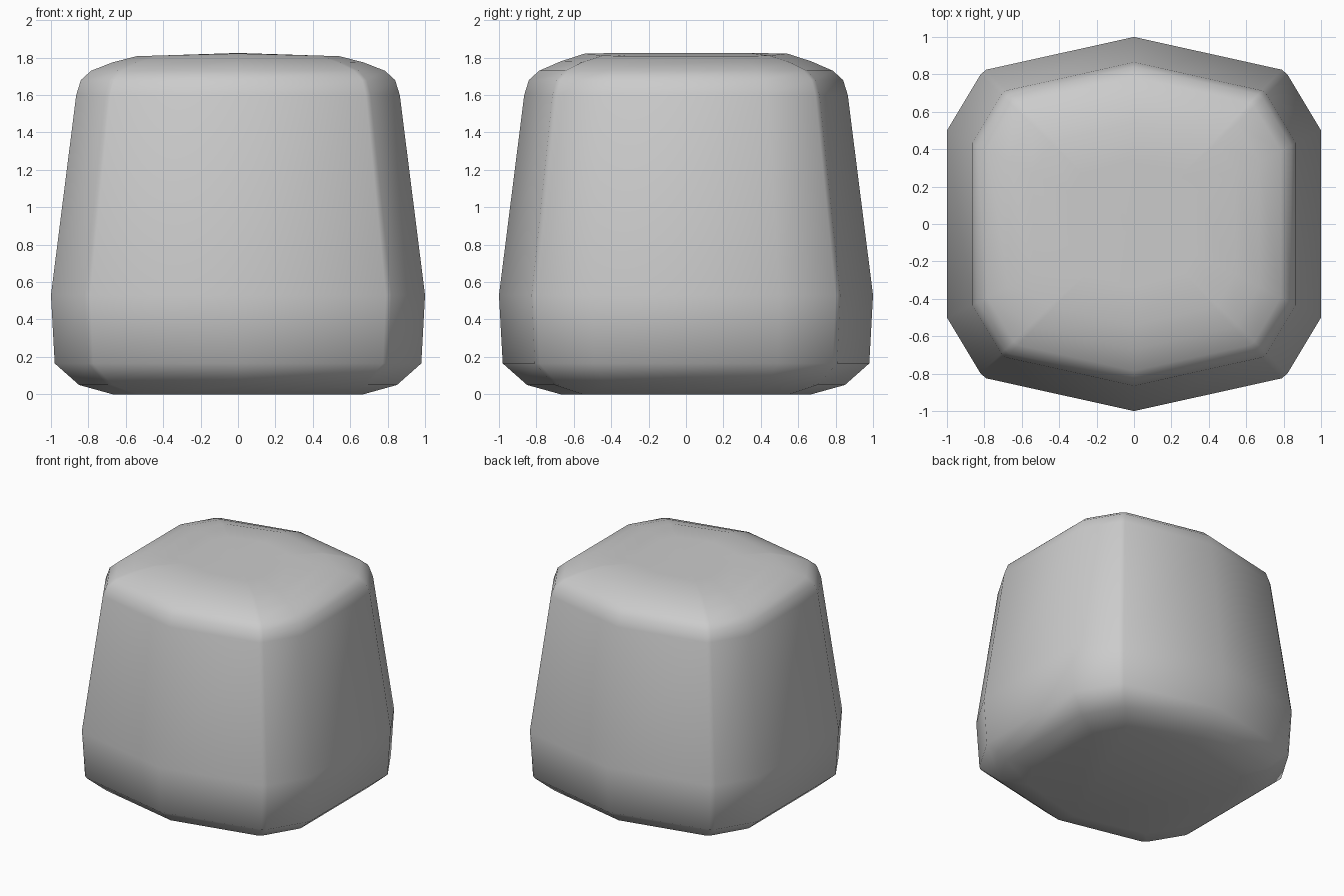
import bpy, bmesh, math

if "Cube" in bpy.data.objects:
    bpy.data.objects.remove(bpy.data.objects["Cube"])

# Quarter of the widest cross-section, from the +x side round to +y
QUARTER = [(1.0, 0.5), (0.82, 0.80), (0.79, 0.825), (0.0, 1.0)]
right = QUARTER
left = [(-x, y) for x, y in reversed(QUARTER[:-1])]
half = right + left
OUTLINE = half + [(x, -y) for x, y in reversed(half)]

# Height, scale and crown lift of each ring
RINGS = [(0.0, 0.67, 0), (0.05, 0.85, 0), (0.165, 0.98, 0), (0.53, 1.0, 0),
         (1.60, 0.865, 0), (1.68, 0.84, 0), (1.73, 0.785, 0),
         (1.775, 0.67, 0.005), (1.808, 0.54, 0.014), (1.812, 0.33, 0.013)]

# Loft the rounded, tapered block
bm = bmesh.new()
loops = []
for z, s, lift in RINGS:
    loops.append([bm.verts.new((x * s, y * s, z + lift * (1 - abs(x))))
                  for x, y in OUTLINE])
n = len(OUTLINE)
for a, b in zip(loops, loops[1:]):
    for i in range(n):
        j = (i + 1) % n
        bm.faces.new((a[i], a[j], b[j], b[i]))
bm.faces.new(loops[0][::-1])

# Close the slightly ridged top with a fan
centre = bm.verts.new((0, 0, 1.825))
for i in range(n):
    bm.faces.new((loops[-1][i], loops[-1][(i + 1) % n], centre))
bmesh.ops.recalc_face_normals(bm, faces=bm.faces)

mesh = bpy.data.meshes.new("rounded_block")
bm.to_mesh(mesh)
bm.free()
block = bpy.data.objects.new("rounded_block", mesh)
bpy.context.collection.objects.link(block)

# Smooth shading
bpy.context.view_layer.objects.active = block
block.select_set(True)
bpy.ops.object.shade_smooth_by_angle(angle=math.radians(60))
